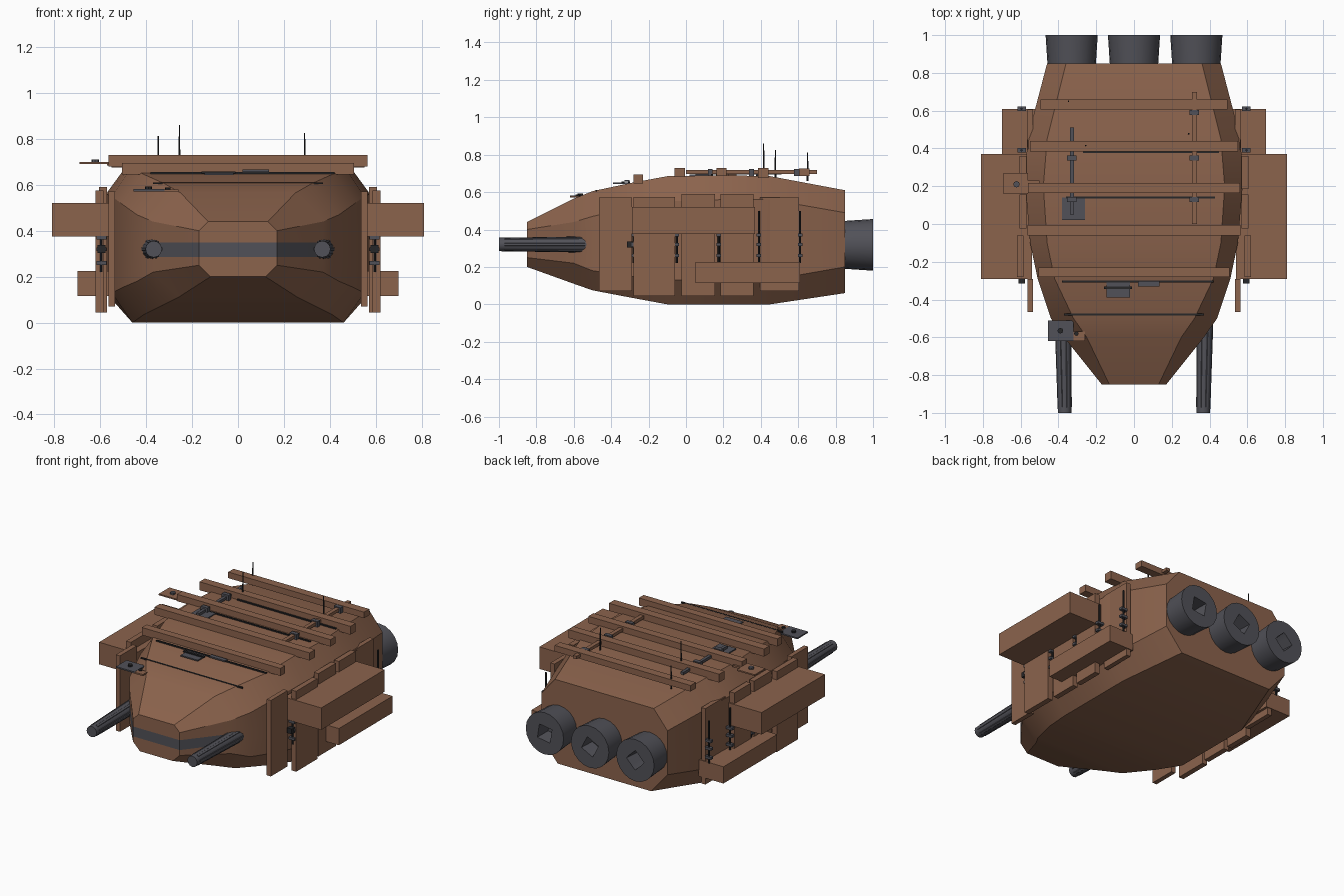
import bpy, bmesh, math
from mathutils import Vector

if "Cube" in bpy.data.objects:
    bpy.data.objects.remove(bpy.data.objects["Cube"])


def make_material(name, rgb):
    m = bpy.data.materials.new(name)
    m.use_nodes = True
    m.diffuse_color = (*rgb, 1)
    m.node_tree.nodes["Principled BSDF"].inputs["Base Color"].default_value = (*rgb, 1)
    return m


BROWN = make_material("rust brown", (0.26, 0.125, 0.073))
GREY = make_material("gun grey", (0.083, 0.083, 0.098))
DARK = make_material("near black", (0.02, 0.02, 0.022))


def finish(name, bm, mats, smooth=None):
    bmesh.ops.recalc_face_normals(bm, faces=bm.faces)
    me = bpy.data.meshes.new(name)
    bm.to_mesh(me)
    bm.free()
    ob = bpy.data.objects.new(name, me)
    bpy.context.collection.objects.link(ob)
    for m in mats:
        me.materials.append(m)
    if smooth:
        bpy.ops.object.select_all(action="DESELECT")
        ob.select_set(True)
        bpy.context.view_layer.objects.active = ob
        bpy.ops.object.shade_smooth_by_angle(angle=math.radians(smooth))
    return ob


def box(name, x, y, z, mat=BROWN):
    """Box from (low, high) ranges."""
    bm = bmesh.new()
    bmesh.ops.create_cube(bm, size=1)
    for v in bm.verts:
        v.co = [r[0] if c < 0 else r[1] for c, r in zip(v.co, (x, y, z))]
    return finish(name, bm, [mat])


def side_box(name, x, y, z, mat=BROWN):
    box("left_" + name, x, y, z, mat)
    box("right_" + name, (-x[1], -x[0]), y, z, mat)


def rod(name, a, b, r1, r2=None, mat=GREY, sides=8):
    """Tapered cylinder between two points."""
    a, b = Vector(a), Vector(b)
    bm = bmesh.new()
    bmesh.ops.create_cone(bm, cap_ends=True, segments=sides, radius1=r1,
                          radius2=r1 if r2 is None else r2, depth=(b - a).length)
    q = (b - a).to_track_quat("Z", "Y")
    for v in bm.verts:
        v.co = q @ v.co + (a + b) / 2
    return finish(name, bm, [mat], 35)


# Hull: faceted cross-sections lofted from nose to stern
def hull():
    # y, bottom, top, widest, lower shoulder, upper shoulder, floor width, roof width
    stations = [
        (-0.85, 0.20, 0.44, 0.17, 0.25, 0.40, 0.12, 0.13),
        (-0.60, 0.11, 0.565, 0.37, 0.22, 0.44, 0.26, 0.25),
        (-0.50, 0.075, 0.605, 0.44, 0.18, 0.47, 0.33, 0.32),
        (-0.29, 0.035, 0.65, 0.51, 0.15, 0.52, 0.41, 0.42),
        (-0.10, 0.00, 0.685, 0.55, 0.13, 0.55, 0.46, 0.46),
        (0.20, 0.00, 0.69, 0.575, 0.13, 0.56, 0.46, 0.48),
        (0.45, 0.00, 0.685, 0.565, 0.13, 0.56, 0.46, 0.46),
        (0.85, 0.06, 0.61, 0.46, 0.20, 0.49, 0.34, 0.36),
    ]
    bm = bmesh.new()
    rings = []
    for y, z0, z1, w, zl, zu, bw, tw in stations:
        side = [(bw, z0), (w, zl), (w, 0.285), (w, 0.35), (w, zu), (tw, z1)]
        pts = side + [(-x, z) for x, z in reversed(side)]
        rings.append([bm.verts.new((x, y, z)) for x, z in pts])
    n = len(rings[0])
    for i, (a, b) in enumerate(zip(rings, rings[1:])):
        for k in range(n):
            m = (k + 1) % n
            f = bm.faces.new((a[k], a[m], b[m], b[k]))
            f.material_index = int(i == 0 and k in (2, 8))
    for ring in (rings[0], rings[-1]):
        for k in range(5):
            f = bm.faces.new((ring[k], ring[k + 1], ring[n - 2 - k], ring[n - 1 - k]))
            f.material_index = int(ring is rings[0] and k == 2)
    finish("hull", bm, [BROWN, GREY], 28)


hull()


# Engines: open nozzles with a small recessed throat
def engine(name, cx, turn):
    bm = bmesh.new()
    rings = []
    for y, r in ((0.80, 0.125), (1.0, 0.138), (1.0, 0.058), (0.90, 0.05)):
        ring = []
        for k in range(20):
            # the throat is square, the shell is round
            t = k * math.tau / 20
            rr = r
            if r < 0.1:
                rr = r * 0.8 / math.cos((t + turn) % (math.pi / 2) - math.pi / 4)
            ring.append(bm.verts.new((cx + rr * math.cos(t), y, 0.318 + rr * math.sin(t))))
        rings.append(ring)
    for a, b in zip(rings, rings[1:]):
        for k in range(20):
            m = (k + 1) % 20
            bm.faces.new((a[k], a[m], b[m], b[k]))
    bm.faces.new(rings[0])
    bm.faces.new(rings[-1])
    finish(name, bm, [GREY], 30)


for label, cx in (("right", -0.33), ("middle", 0), ("left", 0.33)):
    engine(label + "_engine", cx, 0.3 + cx)

# Guns, side armour and stowage, mirrored left and right
for s, label in ((1, "left_"), (-1, "right_")):
    rod(label + "gun", (s * 0.375, -0.53, 0.32), (s * 0.367, -1, 0.32), 0.043, 0.036, sides=12)
    for k in range(6):
        t = k * math.tau / 6
        dx, dz = 0.034 * math.cos(t), 0.034 * math.sin(t)
        rod(label + "gun_rib", (s * 0.375 + dx, -0.54, 0.32 + dz),
            (s * 0.367 + dx * 0.8, -0.97, 0.32 + dz * 0.8), 0.012, sides=6)
    for y in (-0.28, -0.05, 0.175, 0.39, 0.61):
        rod(label + "armour_hanger", (s * 0.595, y, 0.22), (s * 0.595, y, 0.50), 0.006, mat=DARK)
        for z in (0.26, 0.32, 0.37):
            box(label + "hanger_clamp", (s * 0.595 - 0.022, s * 0.595 + 0.022),
                (y - 0.012, y + 0.012), (z - 0.008, z + 0.008), GREY)

side_box("front_armour", (0.535, 0.565), (-0.465, -0.29), (0.07, 0.57))
side_box("armour_a", (0.585, 0.62), (-0.28, -0.06), (0.045, 0.575))
side_box("armour_b", (0.57, 0.605), (-0.025, 0.155), (0.045, 0.59))
side_box("armour_c", (0.57, 0.605), (0.185, 0.36), (0.045, 0.59))
side_box("rear_armour", (0.535, 0.565), (0.395, 0.605), (0.07, 0.57))
side_box("upper_stowage", (0.54, 0.81), (-0.29, 0.37), (0.375, 0.52))
side_box("lower_stowage", (0.52, 0.70), (0.05, 0.61), (0.115, 0.225))
side_box("side_lamp", (0.577, 0.612), (-0.315, -0.282), (0.303, 0.337), DARK)

# Roof planks
for y0, y1, half, z0, z1 in ((-0.28, -0.23, 0.505, 0.645, 0.695),
                             (-0.062, -0.005, 0.565, 0.68, 0.73),
                             (0.163, 0.217, 0.56, 0.685, 0.73),
                             (0.385, 0.44, 0.55, 0.675, 0.73),
                             (0.605, 0.66, 0.495, 0.685, 0.725)):
    box("roof_plank", (-half, half), (y0, y1), (z0, z1))

# Roof rails and clips
box("right_roof_rail", (-0.338, -0.318), (0.05, 0.51), (0.695, 0.712), GREY)
box("left_roof_rail", (0.308, 0.334), (0.0, 0.70), (0.698, 0.718))
for x, y in ((0.32, 0.59), (0.32, 0.35), (0.32, 0.13), (-0.33, 0.35), (-0.33, 0.13)):
    box("rail_clip", (x - 0.025, x + 0.025), (y - 0.013, y + 0.013), (0.685, 0.724), GREY)

# Thin seams across the roof
for y, x0, x1, z in ((-0.48, -0.37, 0.37, 0.607), (-0.305, -0.38, 0.42, 0.652),
                     (0.14, -0.36, 0.43, 0.692), (0.38, -0.27, 0.45, 0.69)):
    box("roof_seam", (x0, x1), (y - 0.005, y + 0.005), (z - 0.004, z + 0.004), DARK)

# Hatches and equipment plates
box("roof_hatch", (-0.38, -0.26), (0.02, 0.14), (0.686, 0.695), GREY)
box("front_hatch", (-0.145, -0.02), (-0.39, -0.30), (0.643, 0.651), GREY)
box("front_hatch_bar", (-0.16, -0.01), (-0.345, -0.33), (0.65, 0.658), DARK)
box("front_vent", (0.02, 0.135), (-0.33, -0.302), (0.657, 0.666), GREY)
box("nose_sensor_plate", (-0.455, -0.32), (-0.62, -0.51), (0.572, 0.581), GREY)
box("nose_sensor_tab", (-0.33, -0.26), (-0.62, -0.57), (0.57, 0.58))
box("roof_sensor_plate", (-0.69, -0.56), (0.16, 0.27), (0.69, 0.699))
box("roof_sensor_arm", (-0.57, -0.50), (0.20, 0.23), (0.685, 0.697))
rod("roof_sensor_knob", (-0.622, 0.21, 0.695), (-0.622, 0.21, 0.71), 0.017)
rod("nose_sensor_knob", (-0.39, -0.565, 0.578), (-0.39, -0.565, 0.592), 0.015, mat=DARK)
rod("nose_tab_knob", (-0.305, -0.58, 0.578), (-0.305, -0.58, 0.588), 0.012, mat=DARK)

# Antennas
for x, y, z in ((-0.255, 0.415, 0.86), (0.29, 0.478, 0.825), (-0.347, 0.65, 0.812)):
    rod("antenna", (x, y, 0.66), (x, y, z), 0.005, 0.003, DARK, 6)
